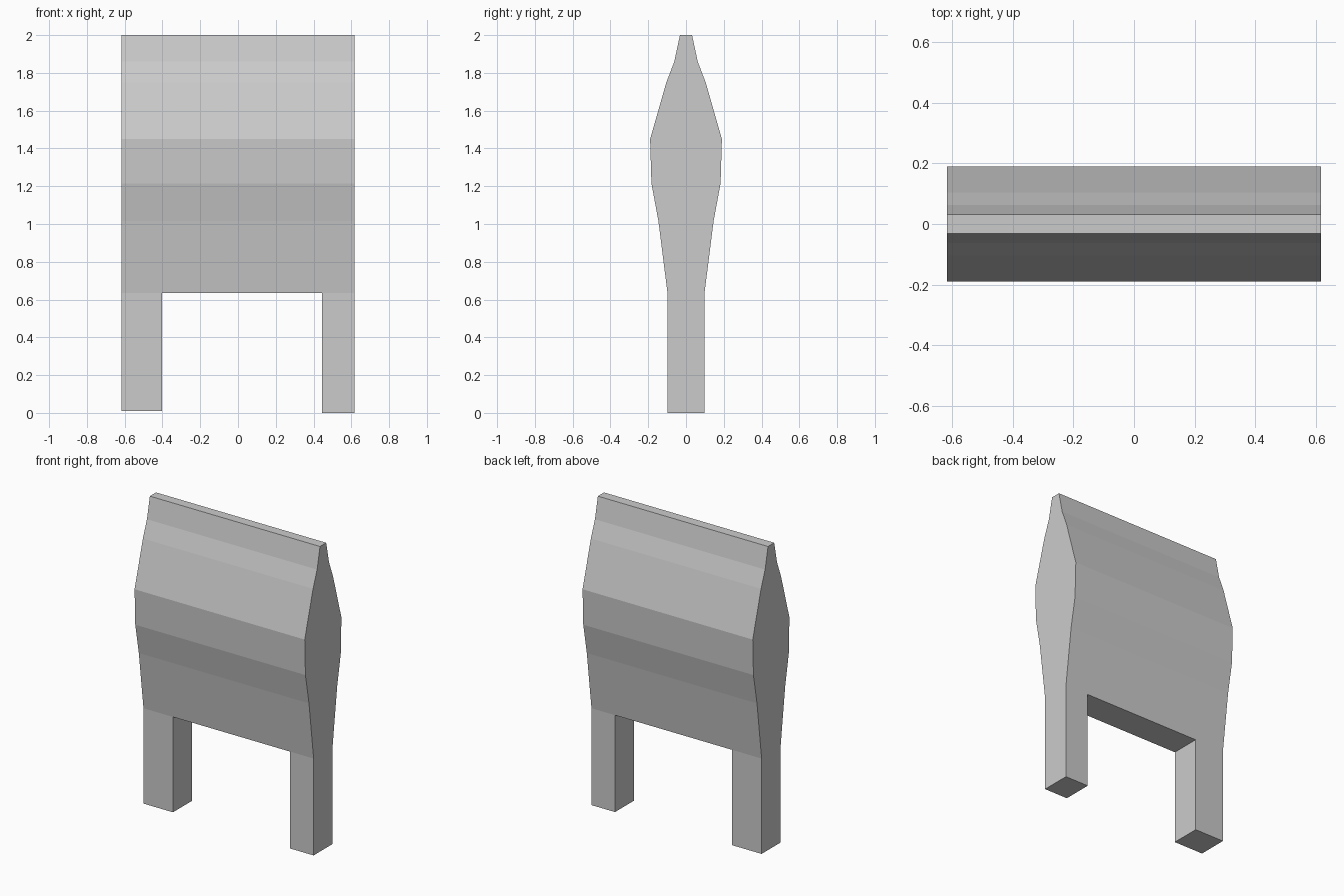
import bpy, bmesh
from mathutils import Vector

if "Cube" in bpy.data.objects:
    bpy.data.objects.remove(bpy.data.objects["Cube"])


def prism(name, points, direction):
    """Extrude a closed flat outline along a direction."""
    bm = bmesh.new()
    face = bm.faces.new([bm.verts.new(p) for p in points])
    ext = bmesh.ops.extrude_face_region(bm, geom=[face])
    verts = [g for g in ext["geom"] if isinstance(g, bmesh.types.BMVert)]
    bmesh.ops.translate(bm, verts=verts, vec=Vector(direction))
    bmesh.ops.recalc_face_normals(bm, faces=bm.faces)
    mesh = bpy.data.meshes.new(name)
    bm.to_mesh(mesh)
    bm.free()
    obj = bpy.data.objects.new(name, mesh)
    bpy.context.collection.objects.link(obj)
    return obj


# Side profile: (half thickness, height), mirrored front to back
HALF_WIDTH = 0.617
profile = [(0.098, 0), (0.098, 0.635), (0.146, 1.015), (0.183, 1.215),
           (0.19, 1.45), (0.104, 1.75), (0.062, 1.86), (0.032, 2)]
outline = profile + [(-y, z) for y, z in reversed(profile)]
panel = prism("panel_with_legs", [(-HALF_WIDTH, y, z) for y, z in outline],
              (2 * HALF_WIDTH, 0, 0))

# Opening between the unequal legs; the wide leg ends slightly higher
opening = [(-0.403, 0.635), (0.446, 0.635), (0.446, -0.1),
           (-0.8, -0.1), (-0.8, 0.01), (-0.403, 0.01)]
cutter = prism("leg_opening_cutter", [(x, -0.5, z) for x, z in opening], (0, 1, 0))
cutter.hide_render = True
cutter.hide_set(True)

cut = panel.modifiers.new("leg_opening", "BOOLEAN")
cut.operation = "DIFFERENCE"
cut.solver = "EXACT"
cut.object = cutter
